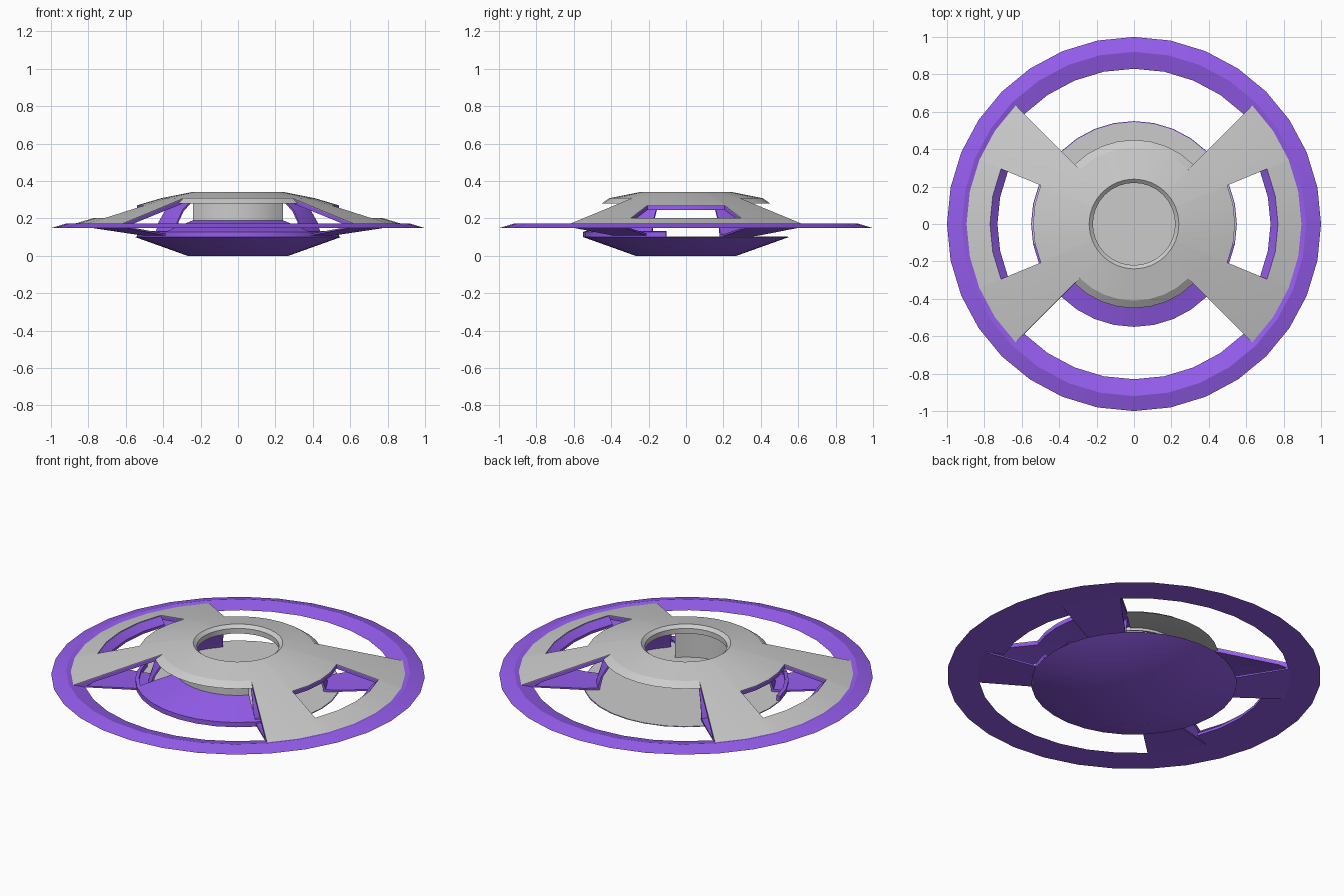
import bpy, bmesh
from math import cos, sin, radians

if "Cube" in bpy.data.objects:
    bpy.data.objects.remove(bpy.data.objects["Cube"])

purple = bpy.data.materials.new("purple")
purple.diffuse_color = (0.30, 0.11, 0.85, 1)
purple.use_nodes = True
purple.node_tree.nodes["Principled BSDF"].inputs["Base Color"].default_value = purple.diffuse_color
STEP = 11.25  # 32 sides per full turn


def sweep(name, profile, a0=0, a1=360, mat=None):
    """Turn a closed (radius, z) outline about the z axis from a0 to a1 degrees."""
    bm = bmesh.new()
    full = a1 - a0 == 360
    n = round((a1 - a0) / STEP)
    rings = []
    for i in range(n if full else n + 1):
        a = radians(a0 + (a1 - a0) * i / n)
        rings.append([bm.verts.new((r * cos(a), r * sin(a), z)) for r, z in profile])
    m = len(profile)
    for i in range(n):
        p, q = rings[i], rings[(i + 1) % len(rings)]
        for j in range(m):
            k = (j + 1) % m
            if profile[j][0] == 0 and profile[k][0] == 0:
                continue
            bm.faces.new((p[j], q[j], q[k], p[k]))
    if not full:
        bm.faces.new(rings[0])
        bm.faces.new(rings[-1])
    bmesh.ops.remove_doubles(bm, verts=bm.verts, dist=1e-5)
    bmesh.ops.recalc_face_normals(bm, faces=bm.faces)
    mesh = bpy.data.meshes.new(name)
    bm.to_mesh(mesh)
    bm.free()
    ob = bpy.data.objects.new(name, mesh)
    bpy.context.collection.objects.link(ob)
    if mat:
        mesh.materials.append(mat)
    bpy.ops.object.select_all(action='DESELECT')
    ob.select_set(True)
    bpy.context.view_layer.objects.active = ob
    bpy.ops.object.shade_smooth_by_angle(angle=radians(20))
    return ob


def plate(line, t):
    """Give an open (radius, z) line a vertical thickness t downwards."""
    return line + [(r, z - t) for r, z in reversed(line)]


def shell_z(r):
    """Height of the upper shell at radius r."""
    if r < 0.41:
        return 0.342 - (r - 0.24) * 0.20
    return 0.308 - (r - 0.41) * 0.294


def shell_line(*radii):
    return [(r, shell_z(r)) for r in radii]


def under(line, d=0.004):
    return [(r, z - d) for r, z in line]


# outer ring
sweep("outer_ring", [(1.0, 0.148), (0.92, 0.172), (0.83, 0.148)], mat=purple)

# lower dish and its grey floor
sweep("lower_dish", [(0, 0), (0.27, 0), (0.55, 0.10), (0, 0.10)], mat=purple)
sweep("dish_floor", [(0, 0.098), (0.545, 0.098), (0.545, 0.102), (0, 0.102)])

# raised front part of the dish with a curved grey wall behind it
sweep("front_rim", [(0.55, 0.10), (0.55, 0.128), (0.53, 0.132), (0.53, 0.10)],
      -168.75, -11.25, purple)
sweep("front_slope", plate([(0.34, 0.19), (0.55, 0.128)], 0.008), -135, -45, purple)
sweep("front_wall", [(0.34, 0.10), (0.34, 0.29), (0.335, 0.29), (0.335, 0.10)], -135, -45)

# central opening collar
sweep("hub_collar", [(0.24, 0.342), (0.22, 0.325), (0.22, 0.295), (0.24, 0.29)])

# front and back quarters of the upper shell
for name, a in (("back", 45), ("front", -135)):
    sweep("shell_" + name,
          shell_line(0.24, 0.41) + [(0.45, 0.28), (0.40, 0.28), (0.24, 0.305)], a, a + 90)

for side, mid in (("right", 0), ("left", 180)):
    # inner shell up to the window
    line = shell_line(0.24, 0.41, 0.54)
    sweep("shell_" + side, plate(line, 0.004), mid - 22.5, mid + 22.5)
    sweep("window_lip_" + side, plate(under(line), 0.022), mid - 22.5, mid + 22.5, purple)
    # grey band outside the window with a purple sill
    sweep("outer_band_" + side, plate(shell_line(0.77, 0.90), 0.004),
          mid - 22.5, mid + 22.5)
    sweep("window_sill_" + side,
          under(shell_line(0.77, 0.90)) + [(0.88, 0.15), (0.73, 0.15), (0.73, 0.165)],
          mid - 22.5, mid + 22.5, purple)
    # two arms beside the window
    for tag, a in (("a", mid + 22.5), ("b", mid - 45)):
        line = shell_line(0.24, 0.41, 0.90)
        sweep(f"arm_top_{side}_{tag}", plate(line, 0.004), a, a + 22.5)
        sweep(f"arm_body_{side}_{tag}",
              under(line) + [(0.88, 0.15), (0.83, 0.15), (0.78, 0.175),
                             (0.41, 0.282), (0.24, 0.31)], a, a + 22.5, purple)
        # curved pillar from the shell down to the dish, then out to the ring
        sweep(f"arm_brace_{side}_{tag}",
              [(0.36, 0.29), (0.42, 0.245), (0.46, 0.18), (0.48, 0.115),
               (0.55, 0.118), (0.84, 0.156), (0.84, 0.148), (0.55, 0.108),
               (0.47, 0.10), (0.45, 0.18), (0.41, 0.24), (0.35, 0.285)],
              a, a + 22.5, purple)
